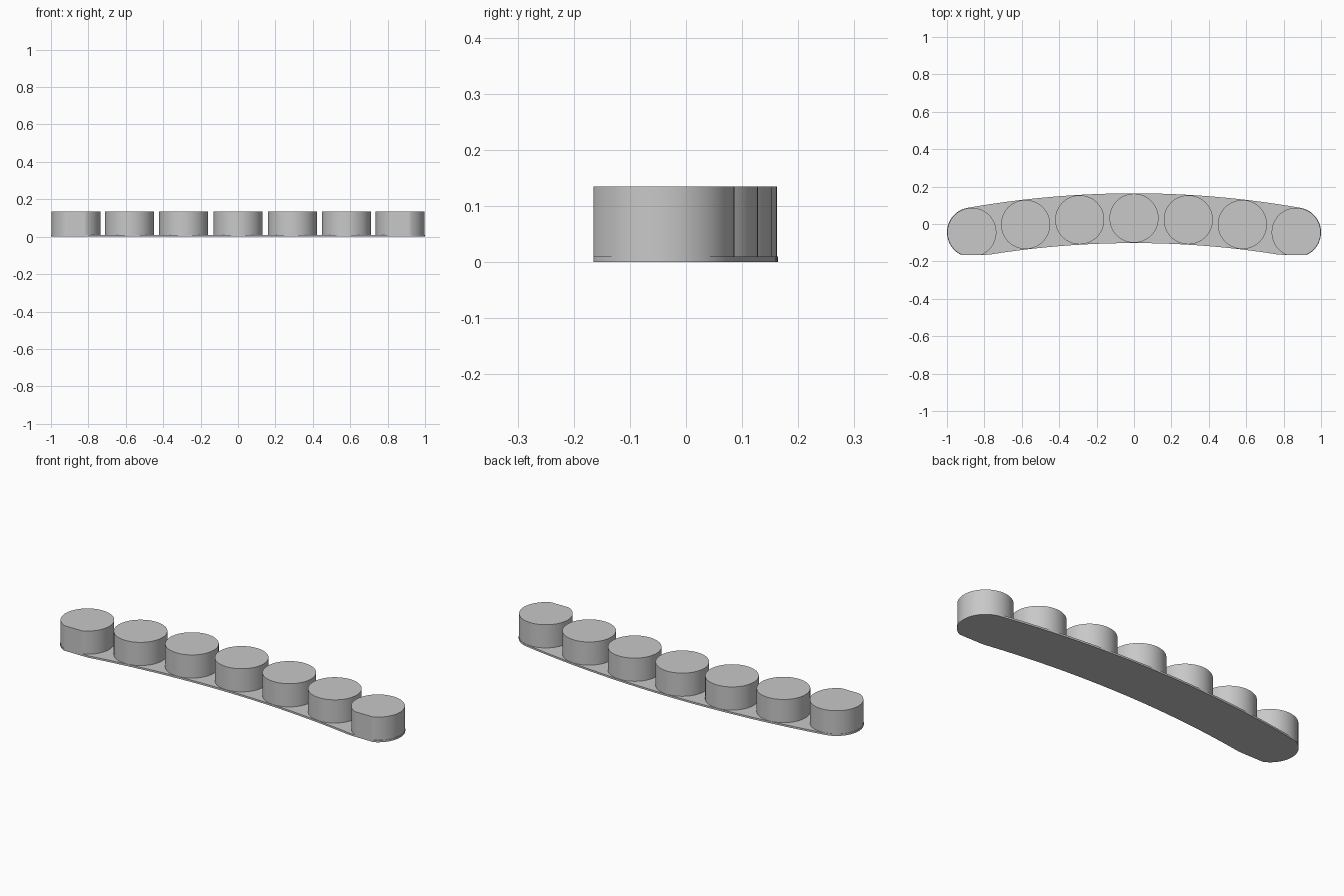
import bpy, bmesh, math

if "Cube" in bpy.data.objects:
    bpy.data.objects.remove(bpy.data.objects["Cube"])

ARC_R = 5.0        # radius of the gentle curve the pads follow
MID_Y = 0.031      # y of the middle of the curve
END_X = 0.867      # x of the outermost pad centres
FRONT_Y = -0.165   # flat trimmed front edge
PLATE_TOP, PAD_TOP = 0.01, 0.135
PLATE_R, PAD_R = 0.133, 0.131

grey = bpy.data.materials.new("mid_grey")
grey.diffuse_color = (0.58, 0.58, 0.58, 1)
grey.use_nodes = True
grey.node_tree.nodes["Principled BSDF"].inputs["Base Color"].default_value = grey.diffuse_color


def on_arc(angle, offset=0.0):
    r = ARC_R + offset
    return (r * math.sin(angle), MID_Y - ARC_R + r * math.cos(angle))


def extrude_outline(name, pts, z0, z1):
    """Solid from an outline, with everything past the front edge made flat."""
    bm = bmesh.new()
    verts = [bm.verts.new((x, max(y, FRONT_Y), z0)) for x, y in pts]
    bmesh.ops.remove_doubles(bm, verts=verts, dist=1e-5)
    base = bm.faces.new([v for v in verts if v.is_valid])
    new = bmesh.ops.extrude_face_region(bm, geom=[base], use_keep_orig=True)["geom"]
    for v in new:
        if isinstance(v, bmesh.types.BMVert):
            v.co.z = z1
    bmesh.ops.recalc_face_normals(bm, faces=bm.faces)
    mesh = bpy.data.meshes.new(name)
    bm.to_mesh(mesh)
    bm.free()
    mesh.materials.append(grey)
    ob = bpy.data.objects.new(name, mesh)
    bpy.context.collection.objects.link(ob)
    bpy.ops.object.select_all(action='DESELECT')
    ob.select_set(True)
    bpy.context.view_layer.objects.active = ob
    bpy.ops.object.shade_smooth_by_angle(angle=math.radians(25))


# Curved base plate: back arc, right cap, front arc, left cap
end = math.asin(END_X / ARC_R)
N = 48


def cap(angle, start):
    cx, cy = on_arc(angle)
    steps = [start - math.pi * i / N for i in range(1, N)]
    return [(cx + PLATE_R * math.cos(t), cy + PLATE_R * math.sin(t)) for t in steps]


sweep = [end * (2 * i / N - 1) for i in range(N + 1)]
outline = [on_arc(a, PLATE_R) for a in sweep]
outline += cap(end, math.pi / 2 - end)
outline += [on_arc(a, -PLATE_R) for a in reversed(sweep)]
outline += cap(-end, -math.pi / 2 + end)
extrude_outline("base_plate", outline, 0, PLATE_TOP)

# Seven round pads spaced along the curve
for i in range(-3, 4):
    cx, cy = on_arc(end * i / 3)
    ring = [(cx + PAD_R * math.cos(2 * math.pi * k / 96),
             cy + PAD_R * math.sin(2 * math.pi * k / 96)) for k in range(96)]
    extrude_outline(f"round_pad_{i + 4}", ring, PLATE_TOP, PAD_TOP)
